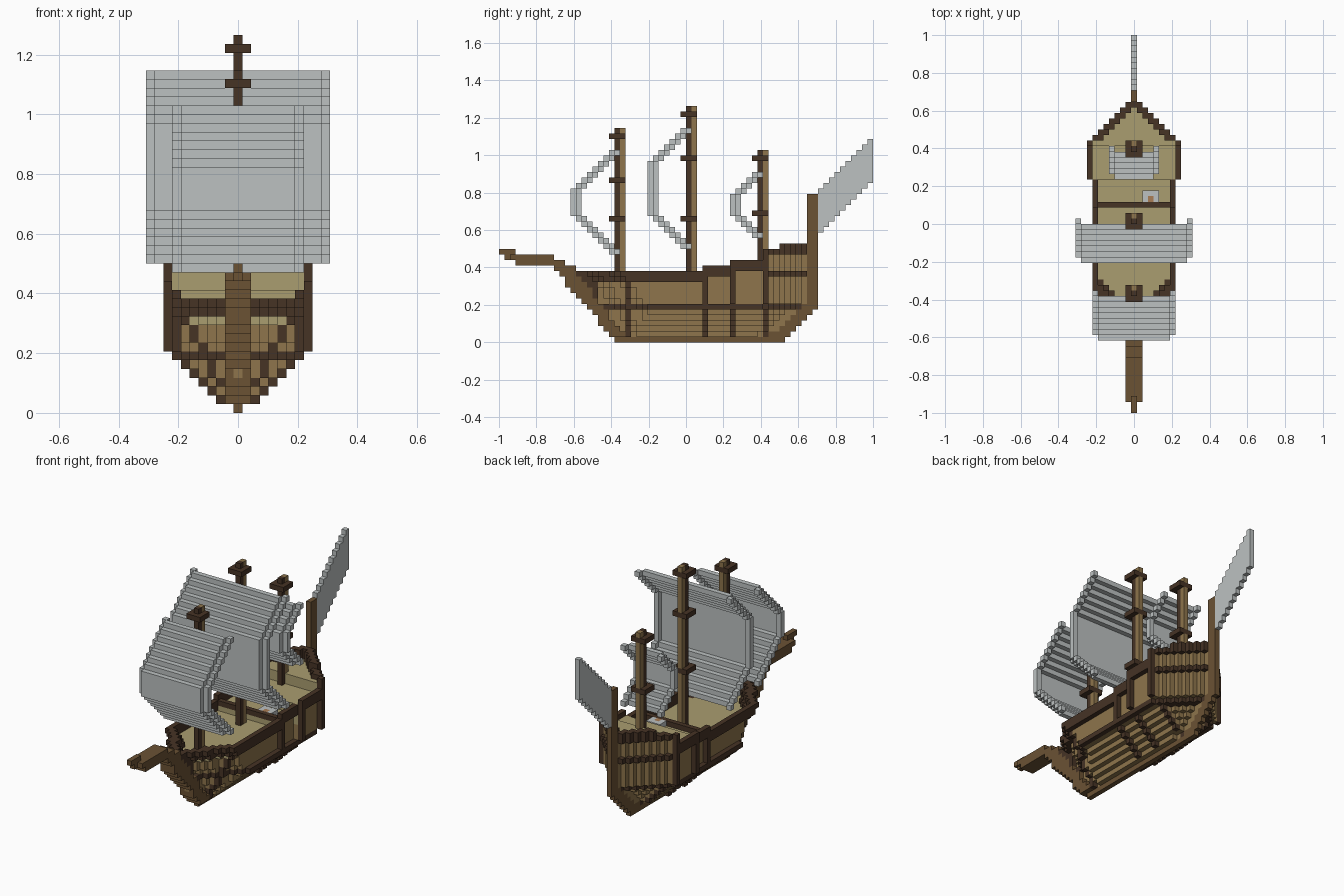
import bpy, bmesh
from mathutils import Vector

old = bpy.data.objects.get("Cube")
if old:
    bpy.data.objects.remove(old)

U = 2 / 68  # edge length of one block


def make_material(name, r, g, b):
    col = [((c / 255 + 0.055) / 1.055) ** 2.4 for c in (r, g, b)] + [1]
    m = bpy.data.materials.new(name)
    m.use_nodes = True
    m.diffuse_color = col
    m.node_tree.nodes["Principled BSDF"].inputs["Base Color"].default_value = col
    return m


MATS = {
    "dark": make_material("dark frame wood", 70, 51, 37),
    "plank": make_material("plank wood", 142, 117, 76),
    "keel": make_material("keel wood", 107, 82, 52),
    "deck": make_material("pale deck wood", 170, 157, 112),
    "sail": make_material("grey sailcloth", 188, 193, 193),
    "tan": make_material("tan fitting", 170, 125, 85),
}
DIRS = [Vector(d) for d in
        ((1, 0, 0), (-1, 0, 0), (0, 1, 0), (0, -1, 0), (0, 0, 1), (0, 0, -1))]


def box(cells, xs, ys, zs, colour):
    """Fill a half-open block range with one colour."""
    for x in range(*xs):
        for y in range(*ys):
            for z in range(*zs):
                cells[x, y, z] = colour


def build(name, cells, rule=None):
    """Skin the outside of a set of blocks; rule may recolour a face by direction."""
    used = list(MATS)
    bm = bmesh.new()
    verts = {}

    def vert(p):
        key = tuple(round(2 * c) for c in p)
        if key not in verts:
            verts[key] = bm.verts.new((p.x * U, (p.y - 33.5) * U, (p.z + 0.5) * U))
        return verts[key]

    for (x, y, z), colour in cells.items():
        centre = Vector((x, y, z))
        for d in DIRS:
            if (x + int(d.x), y + int(d.y), z + int(d.z)) in cells:
                continue
            a = Vector((d.y, d.z, d.x)) / 2
            b = d.cross(a)
            mid = centre + d / 2
            face = bm.faces.new([vert(mid + i * a + j * b)
                                 for i, j in ((1, 1), (-1, 1), (-1, -1), (1, -1))])
            face.material_index = used.index(rule(x, y, z, d, colour) if rule else colour)
    mesh = bpy.data.meshes.new(name)
    bm.to_mesh(mesh)
    bm.free()
    for m in MATS.values():
        mesh.materials.append(m)
    ob = bpy.data.objects.new(name, mesh)
    bpy.context.collection.objects.link(ob)
    return ob


# Hull shape rules
RIBS = (23, 37, 42, 48)


def bow_start(z):
    return int(14 + 0.75 * max(0, 13 - z))


def stern_end(z):
    return int(56 - 1.2 * max(0, 7 - z))


def half_width(y, z):
    limit = z + 1 if z < 7 else (8 if 42 <= y <= 48 else 7)
    return min(limit, int(1 + (y - bow_start(z)) * 0.75), stern_end(z) - y)


def levels(y):
    """Panel top, rail top and deck height along the ship."""
    if y < 37:
        return 11, 13, 11
    if y < 42:
        return 12, 14, 12
    if y < 48:
        return 13, 15, 14
    return 16, (17 if y < 51 else 18), 16


# Hull with recessed panels, ribs, rails and stepped decks
hull = {}
for y in range(14, 56):
    panel, rail, deck = levels(y)
    for z in range(1, rail):
        h = half_width(y, z)
        if h < 0:
            continue
        band = z == 6 or z >= panel or (y >= 48 and z == 12)
        framed = band or y in RIBS or (y < 18 and z > 6)
        rim = h - 1 if y < 23 or y > 48 else h
        for x in range(-h, h + 1):
            outer = abs(x) == h
            if z >= deck and abs(x) < rim:
                continue
            if outer and not framed and h > 0:
                continue
            on_edge = outer or abs(x) >= rim
            hull[x, y, z] = "dark" if framed and on_edge else "plank"
box(hull, (-6, 7), (37, 38), (12, 13), "dark")


def deck_rule(x, y, z, d, colour):
    inside = colour == "plank" and z >= 10
    return "deck" if inside and (d.z > 0 or d.y < 0) else colour


build("hull", hull, deck_rule)

# Keel, raked stem and bowsprit
keel = {}
box(keel, (0, 1), (21, 52), (0, 1), "keel")
build("keel", keel)
stem = {}
for z in range(1, 14):
    box(stem, (-1, 2), (int(21.5 - 12 * z / 14), bow_start(z)), (z, z + 1), "keel")
box(stem, (-1, 2), (9, 12), (14, 15), "keel")
box(stem, (-1, 2), (3, 10), (14, 16), "keel")
box(stem, (-1, 2), (2, 3), (15, 16), "keel")
box(stem, (0, 1), (1, 2), (15, 16), "keel")
box(stem, (0, 1), (0, 3), (16, 17), "keel")
build("stem_and_bowsprit", stem)

# Stern post
post = {}
for z in range(1, 27):
    box(post, (0, 1), (stern_end(z), min(58, 52 + z)), (z, z + 1), "keel")
build("stern_post", post)

# Stern flag, a leaning plate
flag = {}
for i in range(10):
    box(flag, (0, 1), (58 + i, 59 + i), (20 + i, 28 + i), "sail")
build("stern_flag", flag)


def mast(name, y, base, top, yards):
    cells = {}
    for z in yards:
        box(cells, (-1, 2), (y - 1, y + 2), (z, z + 1), "dark")
    for z in range(base, top):
        if z not in yards:
            cells[0, y, z] = "dark"
            cells[0, y + 1, z] = "plank"
    build(name, cells)


def sail(name, half, y_back, low, high, depth):
    """Billowing sail: sloped ends, flat belly, side edges set one block back."""
    cells = {}
    for z in range(low, high + 1):
        y = y_back - min(z - low, high - z, depth)
        for x in range(-half, half + 1):
            cells[x, y + (abs(x) == half), z] = "sail"
    build(name, cells)


mast("fore_mast", 21, 11, 39, (22, 29, 37))
mast("main_mast", 34, 11, 43, (22, 33, 41))
mast("mizzen_mast", 47, 14, 35, (23, 33))
sail("fore_sail", 7, 20, 16, 34, 7)
sail("main_sail", 10, 33, 17, 38, 6)
sail("mizzen_sail", 4, 46, 19, 30, 4)

# Small deck fitting behind the cross rail
fitting = {}
box(fitting, (2, 5), (38, 40), (12, 13), "sail")
fitting[3, 38, 12] = "tan"
build("deck_fitting", fitting)
